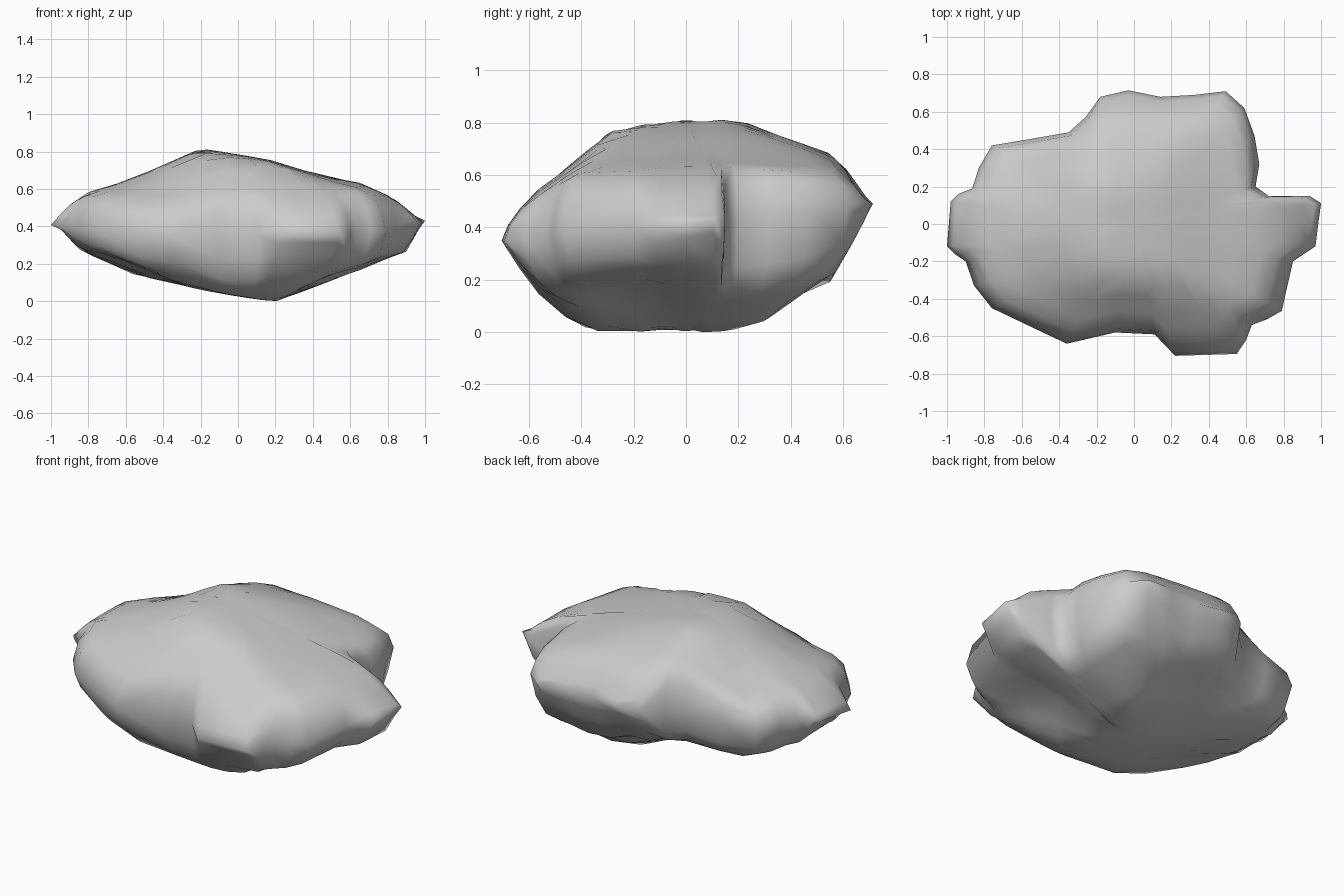
import bpy, bmesh, math

if "Cube" in bpy.data.objects:
    bpy.data.objects.remove(bpy.data.objects["Cube"])

# Plan outline of the lumpy boulder, anticlockwise from the right
OUTLINE = [(1.0, .11), (.94, .15), (.72, .15), (.65, .2), (.67, .32), (.645, .47),
           (.59, .62), (.49, .71), (.32, .69), (.14, .68), (-.03, .715), (-.18, .68),
           (-.26, .57), (-.35, .49), (-.55, .455), (-.76, .42), (-.83, .3), (-.865, .19),
           (-.94, .16), (-.98, .12), (-.99, 0), (-1.0, -.12), (-.96, -.16), (-.9, -.2),
           (-.855, -.33), (-.76, -.45), (-.55, -.55), (-.36, -.64), (-.1, -.58),
           (.11, -.59), (.22, -.705), (.38, -.70), (.55, -.695), (.6, -.62), (.63, -.54),
           (.71, -.51), (.79, -.465), (.85, -.2), (.97, -.12), (.985, 0)]

# Upper and lower profiles seen from the front (x) and from the side (y)
TOP_X = [(-1, .45), (-.83, .59), (-.7, .63), (-.2, .83), (.16, .77), (.52, .66),
         (.65, .645), (.84, .56), (1, .43)]
LOW_X = [(-1, .45), (-.85, .28), (-.7, .22), (-.55, .14), (-.3, .08), (.2, 0),
         (.55, .14), (.65, .17), (.74, .22), (.91, .27), (1, .43)]
TOP_Y = [(-.71, .42), (-.55, .58), (-.5, .61), (-.29, .79), (-.1, .82), (.2, .83),
         (.3, .785), (.53, .71), (.6, .66), (.72, .5)]
LOW_Y = [(-.71, .34), (-.52, .1), (-.37, .01), (.26, 0), (.44, .14), (.55, .19), (.72, .47)]
MID = .43

# Hollows between the lumps: centre x, centre y, radius, height change
TOP_DENTS = [(-.58, .38, .24, -.08), (-.5, -.38, .24, -.07)]
LOW_DENTS = [(-.15, .33, .26, .11), (-.45, .45, .2, .06), (.5, -.2, .2, .06),
             (-.55, -.32, .22, .06)]


def sample(profile, v):
    for (a, za), (b, zb) in zip(profile, profile[1:]):
        if v <= b:
            return za + (zb - za) * max(0, (v - a) / (b - a))
    return profile[-1][1]


def bump(x, y, cx, cy, r):
    return math.exp(-((x - cx) ** 2 + (y - cy) ** 2) / (r * r))


def height(x, y, px, py, extreme, dents):
    span = extreme - MID
    u = max(0, (sample(px, x) - MID) / span)
    v = max(0, (sample(py, y) - MID) / span)
    z = MID + span * (.55 * min(u, v) + .45 * u * v)
    return z + sum(dz * bump(x, y, cx, cy, r) for cx, cy, r, dz in dents)


bm = bmesh.new()


def ring(t, k, side):
    """One scaled copy of the outline, lifted a share k towards the profile."""
    verts = []
    for x, y in OUTLINE:
        rim = MID + .1 * y - .04 * bump(x, y, -.7, .42, .2)
        z = height(x * t, y * t, *side)
        z = max(z, rim) if side[2] > MID else min(z, rim)
        verts.append(bm.verts.new((x * t, y * t, rim + (z - rim) * k)))
    return verts


def bridge(a, b):
    n = len(a)
    for i in range(n):
        j = (i + 1) % n
        bm.faces.new((a[i], a[j], b[j], b[i]))


# Shared rim, then a domed crown above and a keel below
CROWN = (TOP_X, TOP_Y, .83, TOP_DENTS)
KEEL = (LOW_X, LOW_Y, 0, LOW_DENTS)
rim_ring = ring(1, 0, CROWN)
STEPS = [(.965, .68), (.9, .95), (.8, 1), (.65, 1), (.48, 1), (.3, 1), (.16, 1)]
for side in (CROWN, KEEL):
    prev = rim_ring
    for t, k in STEPS:
        cur = ring(t, k, side)
        bridge(prev, cur)
        prev = cur
    centre = bm.verts.new((0, 0, height(0, 0, *side)))
    for i in range(len(prev)):
        bm.faces.new((prev[i], prev[(i + 1) % len(prev)], centre))

bmesh.ops.recalc_face_normals(bm, faces=bm.faces)
for f in bm.faces:
    f.smooth = True
# Rest the lowest point on the ground
low = min(v.co.z for v in bm.verts)
for v in bm.verts:
    v.co.z -= low
mesh = bpy.data.meshes.new("boulder")
bm.to_mesh(mesh)
bm.free()
boulder = bpy.data.objects.new("boulder", mesh)
bpy.context.collection.objects.link(boulder)
